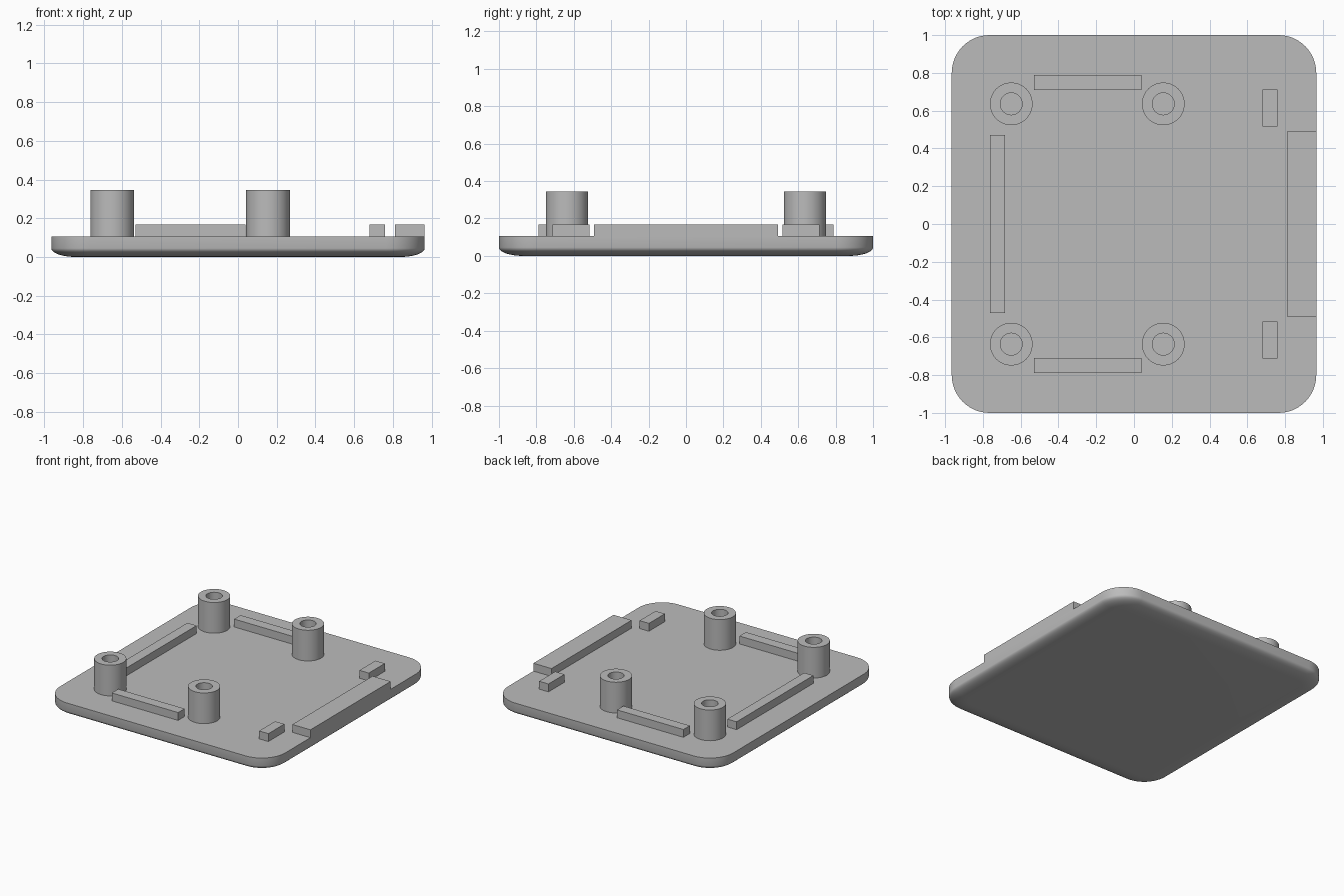
import bpy, bmesh, math

if "Cube" in bpy.data.objects:
    bpy.data.objects.remove(bpy.data.objects["Cube"])

grey = bpy.data.materials.new("plain grey")
grey.diffuse_color = (0.5, 0.5, 0.5, 1)
grey.use_nodes = True
grey.node_tree.nodes["Principled BSDF"].inputs["Base Color"].default_value = grey.diffuse_color

HX, HY, CORNER = 0.965, 1.0, 0.2
PLATE_TOP, RAIL_TOP, POST_TOP = 0.107, 0.168, 0.345


def finish(bm, name, smooth=False):
    bmesh.ops.recalc_face_normals(bm, faces=bm.faces)
    mesh = bpy.data.meshes.new(name)
    bm.to_mesh(mesh)
    bm.free()
    mesh.materials.append(grey)
    obj = bpy.data.objects.new(name, mesh)
    bpy.context.collection.objects.link(obj)
    if smooth:
        bpy.ops.object.select_all(action='DESELECT')
        obj.select_set(True)
        bpy.context.view_layer.objects.active = obj
        bpy.ops.object.shade_smooth_by_angle(angle=math.radians(35))
    return obj


def bridge(bm, a, b):
    for i in range(len(a)):
        j = (i + 1) % len(a)
        bm.faces.new((a[i], a[j], b[j], b[i]))


def rounded_ring(bm, inset, z, steps=12):
    ring, r = [], CORNER - inset
    for q, (sx, sy) in enumerate([(1, 1), (-1, 1), (-1, -1), (1, -1)]):
        for k in range(steps + 1):
            a = math.pi / 2 * (q + k / steps)
            ring.append(bm.verts.new((sx * (HX - CORNER) + r * math.cos(a),
                                      sy * (HY - CORNER) + r * math.sin(a), z)))
    return ring


def base_plate():
    # rounded rectangle with a soft elliptical underside edge
    bm = bmesh.new()
    inset, height, n = 0.13, 0.045, 8
    rings = [rounded_ring(bm, 0, PLATE_TOP)]
    for k in range(n + 1):
        a = math.pi / 2 * k / n
        rings.append(rounded_ring(bm, inset * (1 - math.cos(a)),
                                  height * (1 - math.sin(a))))
    for a, b in zip(rings, rings[1:]):
        bridge(bm, a, b)
    bm.faces.new(rings[0])
    bm.faces.new(rings[-1])
    finish(bm, "base_plate", True)


def rail(name, x0, x1, y0, y1):
    bm = bmesh.new()
    bmesh.ops.create_cube(bm, size=1)
    for v in bm.verts:
        v.co = (x1 if v.co.x > 0 else x0, y1 if v.co.y > 0 else y0,
                RAIL_TOP if v.co.z > 0 else PLATE_TOP)
    finish(bm, name)


def post(name, x, y, outer=0.113, inner=0.058, seg=40):
    # hollow screw post, bored down to the plate
    bm = bmesh.new()
    rings = [[bm.verts.new((x + r * math.cos(2 * math.pi * i / seg),
                            y + r * math.sin(2 * math.pi * i / seg), z))
              for i in range(seg)]
             for r, z in [(outer, PLATE_TOP), (outer, POST_TOP),
                          (inner, POST_TOP), (inner, PLATE_TOP)]]
    for a, b in zip(rings, rings[1:]):
        bridge(bm, a, b)
    finish(bm, name, True)


base_plate()
rail("left_rail", -0.763, -0.684, -0.47, 0.47)
rail("right_edge_block", 0.81, HX, -0.491, 0.491)
for side, s in (("front", -1), ("back", 1)):
    rail(side + "_rail", -0.53, 0.039, *sorted((s * 0.71, s * 0.789)))
    rail(side + "_small_block", 0.68, 0.76, *sorted((s * 0.517, s * 0.713)))
    post(side + "_left_post", -0.65, s * 0.636)
    post(side + "_right_post", 0.155, s * 0.636)
